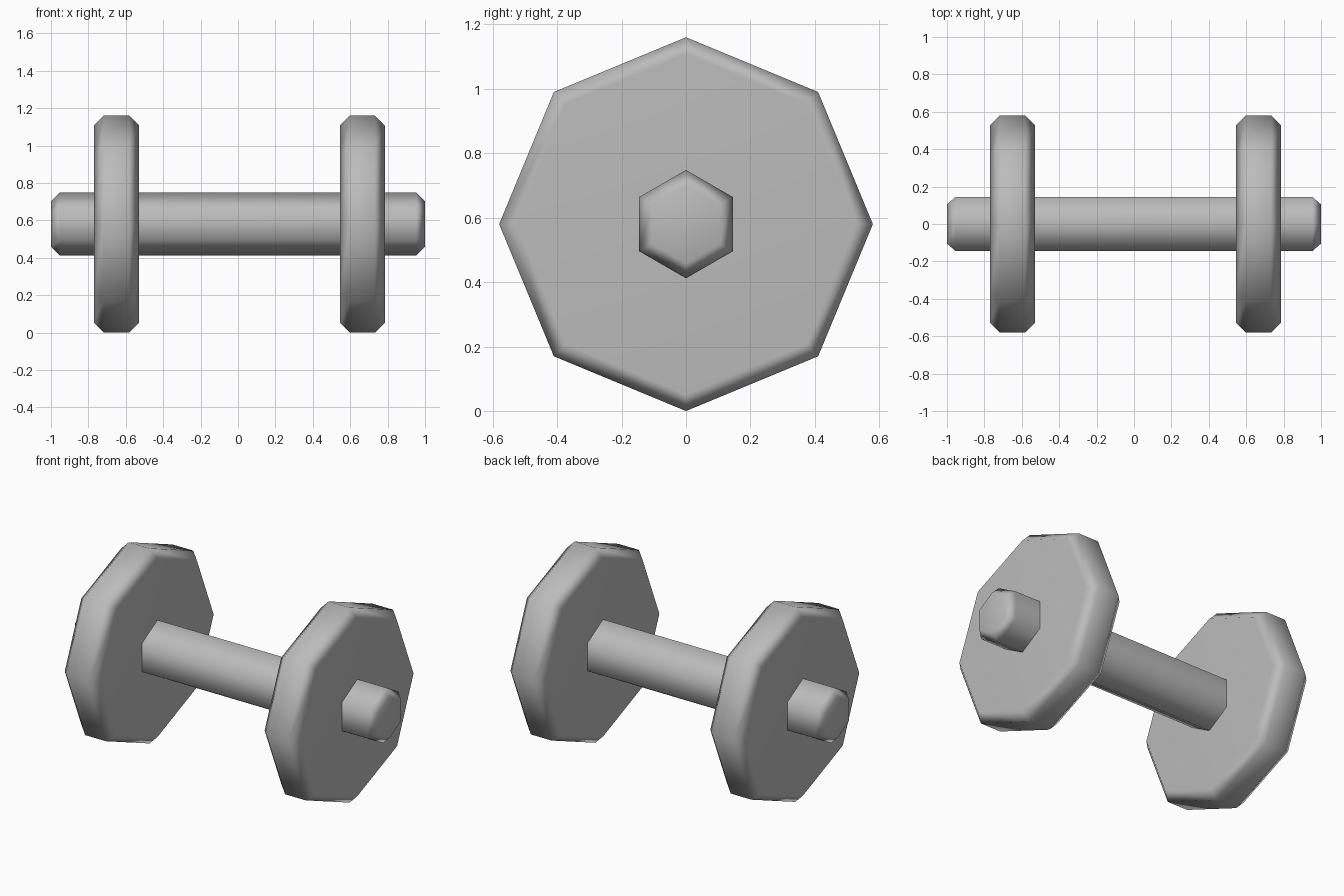
import bpy, bmesh
from math import sin, cos, pi

cube = bpy.data.objects.get("Cube")
if cube:
    bpy.data.objects.remove(cube, do_unlink=True)

AXIS_Z = 0.58

metal = bpy.data.materials.new("plain grey")
metal.use_nodes = True
grey = (0.5, 0.5, 0.5, 1)
metal.diffuse_color = grey
metal.node_tree.nodes["Principled BSDF"].inputs["Base Color"].default_value = grey


def chamfered_prism(name, sides, radius, x0, x1, chamfer):
    """Prism along x with a corner at the top and chamfered end rims."""
    bm = bmesh.new()
    inner = radius - chamfer
    profile = [(x0, inner), (x0 + chamfer, radius), (x1 - chamfer, radius), (x1, inner)]
    rings = []
    for x, r in profile:
        angles = [2 * pi * i / sides for i in range(sides)]
        rings.append([bm.verts.new((x, r * sin(a), r * cos(a))) for a in angles])
    for a, b in zip(rings, rings[1:]):
        for i in range(sides):
            j = (i + 1) % sides
            bm.faces.new((a[i], a[j], b[j], b[i]))
    bm.faces.new(rings[0])
    bm.faces.new(rings[-1])
    bmesh.ops.recalc_face_normals(bm, faces=bm.faces)
    for f in bm.faces:
        f.smooth = True
    mesh = bpy.data.meshes.new(name)
    bm.to_mesh(mesh)
    bm.free()
    mesh.materials.append(metal)
    obj = bpy.data.objects.new(name, mesh)
    obj.location.z = AXIS_Z
    bpy.context.collection.objects.link(obj)
    # Large faces stay flat while the narrow chamfers blend smoothly
    obj.modifiers.new("weighted normals", "WEIGHTED_NORMAL").mode = "FACE_AREA"
    return obj


# Hexagonal handle bar
chamfered_prism("handle_bar", 6, 0.168, -1, 1, 0.047)

# Octagonal weight plates
chamfered_prism("right_weight_plate", 8, 0.58, -0.77, -0.53, 0.052)
chamfered_prism("left_weight_plate", 8, 0.58, 0.545, 0.785, 0.052)
